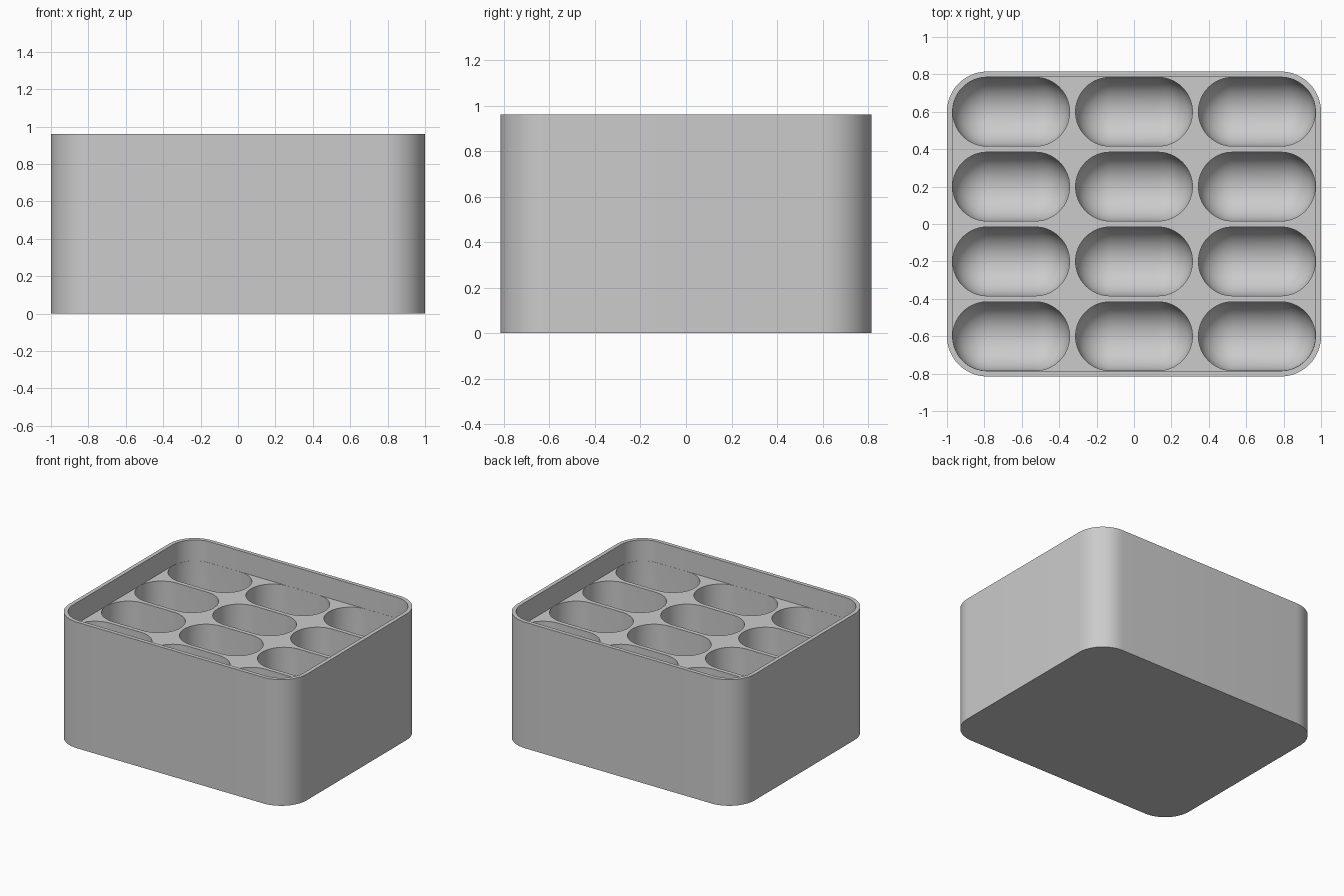
import bpy, bmesh, math

if "Cube" in bpy.data.objects:
    bpy.data.objects.remove(bpy.data.objects["Cube"])

LENGTH, WIDTH, HEIGHT = 2.0, 1.63, 0.96
WALL, TRAY_Z, FLOOR = 0.03, 0.80, 0.03
COLS, ROWS, STEPS = 3, 4, 16

# pocket sizes follow from equal walls between them
PX = (LENGTH - WALL * (COLS + 1)) / COLS
PY = (WIDTH - WALL * (ROWS + 1)) / ROWS
R = PY / 2


def outline(hx, hy, r):
    """Rounded rectangle, counter-clockwise."""
    pts = []
    for q, (sx, sy) in enumerate([(1, 1), (-1, 1), (-1, -1), (1, -1)]):
        for i in range(STEPS + 1):
            a = math.pi / 2 * (q + i / STEPS)
            pts.append((sx * (hx - r) + r * math.cos(a), sy * (hy - r) + r * math.sin(a)))
    return pts


def loft(bm, rings, cx=0, cy=0):
    """Skin (outline, z) rings from bottom to top and cap both ends."""
    loops = [[bm.verts.new((x + cx, y + cy, z)) for x, y in pts] for pts, z in rings]
    for a, b in zip(loops, loops[1:]):
        n = len(a)
        for i in range(n):
            j = (i + 1) % n
            bm.faces.new((a[i], a[j], b[j], b[i]))
    bm.faces.new(loops[0][::-1])
    bm.faces.new(loops[-1])


def finish(name, bm):
    bmesh.ops.remove_doubles(bm, verts=bm.verts, dist=1e-5)
    bmesh.ops.recalc_face_normals(bm, faces=bm.faces)
    mesh = bpy.data.meshes.new(name)
    bm.to_mesh(mesh)
    bm.free()
    ob = bpy.data.objects.new(name, mesh)
    bpy.context.collection.objects.link(ob)
    return ob


# outer block
bm = bmesh.new()
block = outline(LENGTH / 2, WIDTH / 2, R + WALL)
loft(bm, [(block, 0), (block, HEIGHT)])
box = finish("organizer_box", bm)
grey = bpy.data.materials.new("grey")
grey.diffuse_color = (0.6, 0.6, 0.6, 1)
grey.use_nodes = True
grey.node_tree.nodes["Principled BSDF"].inputs["Base Color"].default_value = grey.diffuse_color
box.data.materials.append(grey)

# shallow recess below the rim
bm = bmesh.new()
inner = outline(LENGTH / 2 - WALL, WIDTH / 2 - WALL, R)
loft(bm, [(inner, TRAY_Z), (inner, HEIGHT + 0.1)])
recess = finish("recess_cutter", bm)

# round-bottomed pockets, a hair smaller than the recess
bm = bmesh.new()
gap = 0.001
r = R - gap
rings = []
for k in range(STEPS + 1):
    t = math.pi / 2 * (1 - k / STEPS)
    rad = max(r * math.cos(t), 0.002)
    rings.append((outline(PX / 2 - R + rad, rad, rad), FLOOR + r - r * math.sin(t)))
rings.append((rings[-1][0], TRAY_Z + 0.05))
for i in range(COLS):
    for j in range(ROWS):
        loft(bm, rings, (i - (COLS - 1) / 2) * (PX + WALL), (j - (ROWS - 1) / 2) * (PY + WALL))
pockets = finish("pocket_cutter", bm)

# cut recess, then pockets
bpy.context.view_layer.objects.active = box
box.select_set(True)
for cutter in (recess, pockets):
    mod = box.modifiers.new("cut", 'BOOLEAN')
    mod.operation, mod.solver, mod.object = 'DIFFERENCE', 'EXACT', cutter
    bpy.ops.object.modifier_apply(modifier=mod.name)
    bpy.data.objects.remove(cutter)
bpy.ops.object.shade_smooth_by_angle(angle=math.radians(30))
